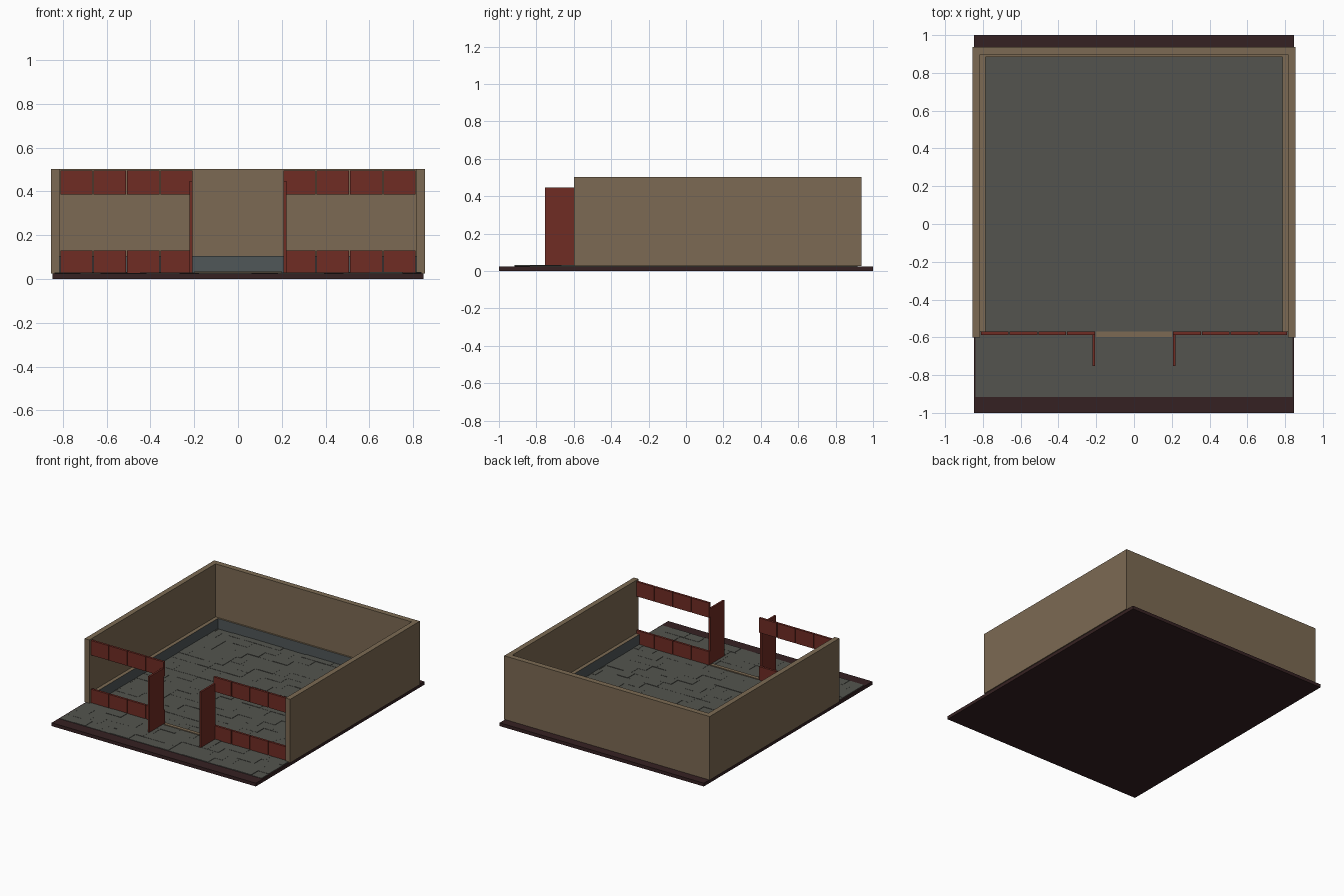
import bpy, bmesh, random
from mathutils import Matrix, Vector

random.seed(4)
cube = bpy.data.objects.get("Cube")
if cube:
    bpy.data.objects.remove(cube)


def material(name, rgb):
    m = bpy.data.materials.new(name)
    m.use_nodes = True
    lin = [((c / 255 + 0.055) / 1.055) ** 2.4 for c in rgb] + [1]
    m.diffuse_color = lin
    m.node_tree.nodes["Principled BSDF"].inputs["Base Color"].default_value = lin
    return m


dark = material("dark brown", (53, 33, 34))
tan = material("tan plaster", (124, 106, 83))
red = material("red wood", (112, 44, 36))
stone = material("grey stone", (83, 84, 78))
slate = material("slate grey", (80, 87, 88))


def add_box(bm, x, y, z):
    lo, hi = Vector((x[0], y[0], z[0])), Vector((x[1], y[1], z[1]))
    mat = Matrix.Translation((lo + hi) / 2) @ Matrix.Diagonal((*(hi - lo), 1))
    bmesh.ops.create_cube(bm, size=1, matrix=mat)


def build(name, boxes, mat, top_mat=None):
    bm = bmesh.new()
    for b in boxes:
        add_box(bm, *b)
    if top_mat:
        for f in bm.faces:
            f.material_index = int(f.normal.z > 0.5)
    mesh = bpy.data.meshes.new(name)
    bm.to_mesh(mesh)
    bm.free()
    mesh.materials.append(mat)
    if top_mat:
        mesh.materials.append(top_mat)
    obj = bpy.data.objects.new(name, mesh)
    bpy.context.collection.objects.link(obj)


# Ground slab
build("base_slab", [((-0.848, 0.848), (-1, 1), (0, 0.025))], dark)

# Staggered paving with slightly uneven heights
tiles = []
rows, width, half, y0, y1 = 22, 0.12, 0.838, -0.917, 0.917
depth = (y1 - y0) / rows
for r in range(rows):
    y = y0 + r * depth
    x = -half
    step = width * (0.5 if r % 2 else 1)
    while x < half - 0.001:
        end = min(x + step, half)
        tiles.append(((x, end), (y, y + depth), (0.02, random.uniform(0.027, 0.031))))
        x, step = end, width * random.choice((0.75, 1, 1.25))
build("stone_floor", tiles, stone)

# Walls: two sides and the back
for side, s in (("left", 1), ("right", -1)):
    build(side + "_wall", [(sorted((s * 0.815, s * 0.854)), (-0.6, 0.938), (0.026, 0.503))], tan)
    build(side + "_skirting", [(sorted((s * 0.787, s * 0.815)), (-0.57, 0.897), (0.026, 0.105))],
          slate, tan)
build("back_wall", [((-0.815, 0.815), (0.897, 0.938), (0.026, 0.503))], tan)
build("back_skirting", [((-0.787, 0.787), (0.885, 0.897), (0.026, 0.105))], slate, tan)

# Doorway sill
build("door_sill", [((-0.2, 0.2), (-0.597, -0.57), (0.025, 0.035))], tan)

# Wooden front: two rows of four boards and a projecting door panel on each side
pitch, gap = 0.1523, 0.005
for side, s in (("left", 1), ("right", -1)):
    for row, z in (("lower", (0.028, 0.13)), ("upper", (0.385, 0.495))):
        boards = []
        for i in range(4):
            a = 0.207 + i * pitch
            boards.append((sorted((s * a, s * (a + pitch - gap))), (-0.587, -0.57), z))
        build(f"{side}_{row}_boards", boards, red)
    build(side + "_door_panel", [(sorted((s * 0.207, s * 0.221)), (-0.753, -0.585), (0.026, 0.447))], red)
